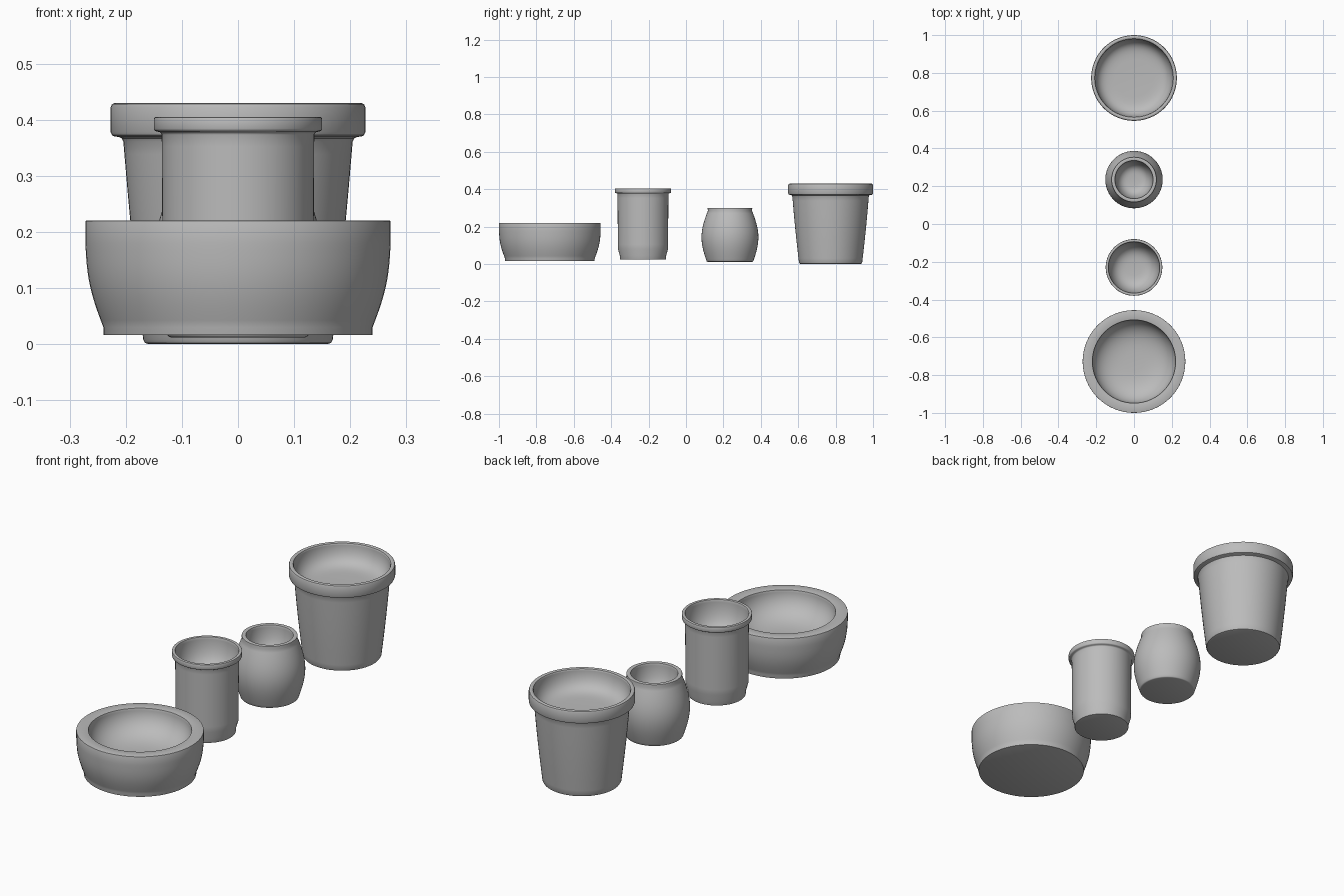
import bpy, bmesh, math

cube = bpy.data.objects.get("Cube")
if cube:
    bpy.data.objects.remove(cube, do_unlink=True)

clay = bpy.data.materials.new("grey_clay")
clay.use_nodes = True
grey = (0.5, 0.5, 0.5, 1)
clay.diffuse_color = grey
clay.node_tree.nodes["Principled BSDF"].inputs["Base Color"].default_value = grey


def wall(bottom, top, bulge=0, steps=12):
    """Profile points of a wall between two (radius, height) points, swelling by bulge."""
    points = []
    for step in range(steps + 1):
        t = step / steps
        radius = bottom[0] + (top[0] - bottom[0]) * t
        height = bottom[1] + (top[1] - bottom[1]) * t
        points.append((radius + bulge * math.sin(math.pi * t), height))
    return points


def hollow(radius, rim, floor, roundness, steps=16):
    """Profile points of an inside that falls from the rim and curves into the floor."""
    points = []
    for step in range(steps):
        angle = math.pi / 2 * step / steps
        points.append((radius * math.cos(angle) ** roundness,
                       rim - (rim - floor) * math.sin(angle)))
    return points + [(0, floor)]


def lathe(name, y, base, outside, inside, softness):
    """Spin a base, an outside and an inside profile around an upright axis at y."""
    profile = [(0, base)] + outside + inside
    bm = bmesh.new()
    verts = [bm.verts.new((radius, 0, height)) for radius, height in profile]
    edges = [bm.edges.new(pair) for pair in zip(verts, verts[1:])]
    bmesh.ops.spin(bm, geom=verts + edges, cent=(0, 0, 0), axis=(0, 0, 1),
                   angle=math.tau, steps=64, use_duplicate=False)
    bmesh.ops.remove_doubles(bm, verts=bm.verts, dist=0.0001)
    bmesh.ops.recalc_face_normals(bm, faces=bm.faces)
    mesh = bpy.data.meshes.new(name)
    bm.to_mesh(mesh)
    bm.free()
    mesh.materials.append(clay)
    pot = bpy.data.objects.new(name, mesh)
    pot.location.y = y
    bpy.context.collection.objects.link(pot)
    bpy.ops.object.select_all(action="DESELECT")
    pot.select_set(True)
    bpy.context.view_layer.objects.active = pot

    # Soften the corners of lips, bands and bases
    bevel = pot.modifiers.new("soft_corners", "BEVEL")
    bevel.width = softness
    bevel.segments = 2
    bevel.limit_method = "ANGLE"
    bevel.angle_limit = math.radians(40)
    bpy.ops.object.modifier_apply(modifier=bevel.name)
    bpy.ops.object.shade_smooth_by_angle(angle=math.radians(40))


# Wide bowl with a thick flat rim and a small foot
bowl_side = wall((0.24, 0.03), (0.272, 0.18), bulge=0.008)
lathe("wide_bowl", -0.728, base=0.016,
      outside=[(0.24, 0.016)] + bowl_side + [(0.272, 0.22)],
      inside=hollow(0.22, rim=0.22, floor=0.1, roundness=0.6),
      softness=0.002)

# Tall straight pot with a narrowed foot and a flanged lip
tall_foot = wall((0.123, 0.024), (0.124, 0.045), steps=1)
tall_side = wall((0.134, 0.08), (0.136, 0.377))
tall_lip = wall((0.15, 0.38), (0.15, 0.405), steps=1)
lathe("tall_pot", -0.23, base=0.024,
      outside=tall_foot + tall_side + tall_lip,
      inside=hollow(0.135, rim=0.405, floor=0.27, roundness=0.5),
      softness=0.004)

# Small rounded jar with a narrow mouth
jar_side = wall((0.124, 0.012), (0.118, 0.285), bulge=0.031, steps=20)
lathe("round_jar", 0.235, base=0.012,
      outside=jar_side + [(0.12, 0.3)],
      inside=hollow(0.1, rim=0.3, floor=0.18, roundness=0.5),
      softness=0.004)

# Large tapered flower pot with a banded rim and a high inner floor
flower_side = wall((0.168, 0), (0.205, 0.369), bulge=0.002)
flower_band = wall((0.227, 0.37), (0.227, 0.43), steps=1)
lathe("flower_pot", 0.773, base=0,
      outside=flower_side + flower_band,
      inside=hollow(0.206, rim=0.43, floor=0.335, roundness=0.3),
      softness=0.008)
